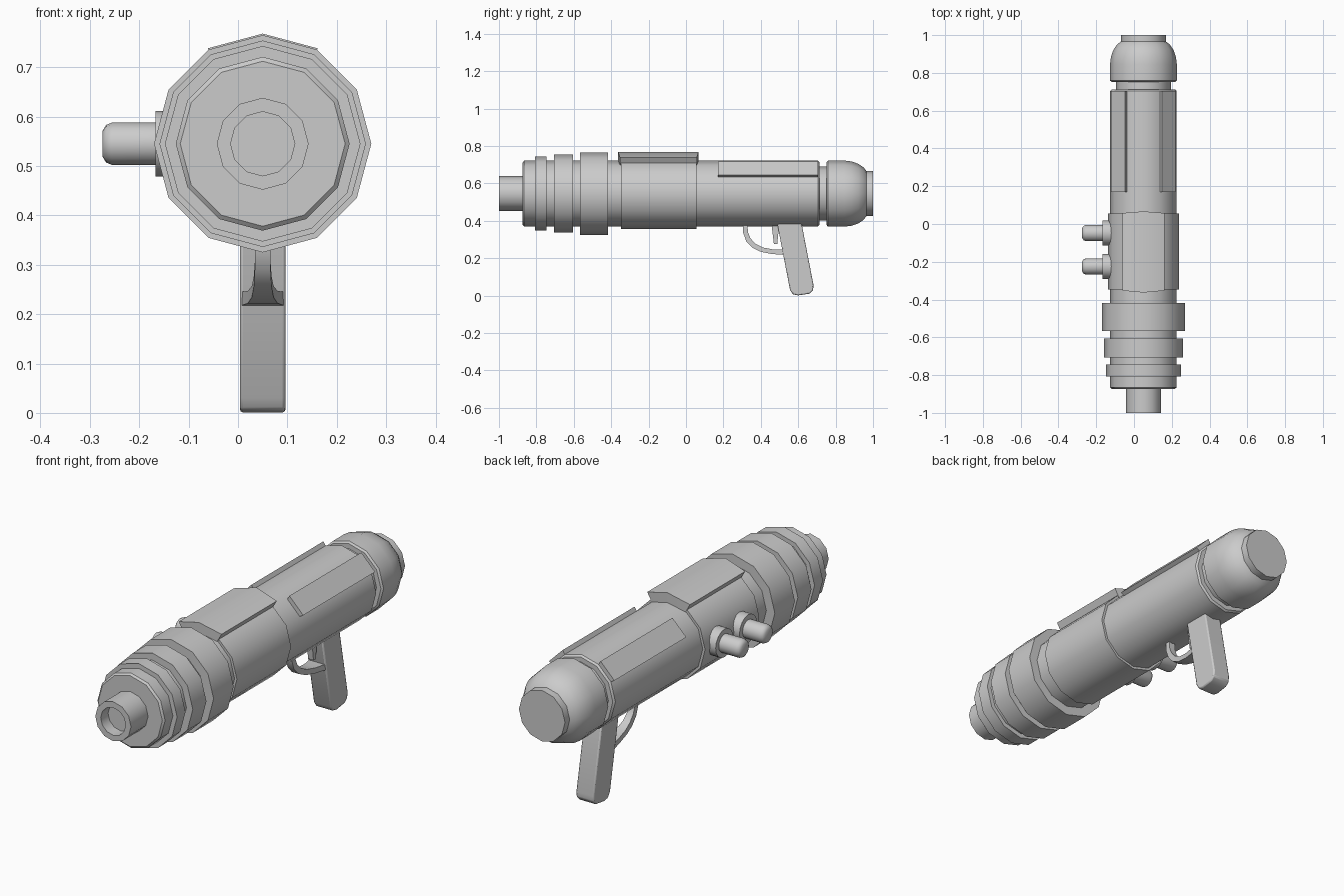
import bpy, bmesh, math
from mathutils import Vector

if "Cube" in bpy.data.objects:
    bpy.data.objects.remove(bpy.data.objects["Cube"])

CX, CZ = 0.05, 0.545   # tube axis, running along y


def finish(name, bm, angle=35, bevel=0.0, segs=2):
    bmesh.ops.recalc_face_normals(bm, faces=bm.faces)
    me = bpy.data.meshes.new(name)
    bm.to_mesh(me)
    bm.free()
    ob = bpy.data.objects.new(name, me)
    bpy.context.collection.objects.link(ob)
    bpy.ops.object.select_all(action='DESELECT')
    bpy.context.view_layer.objects.active = ob
    ob.select_set(True)
    if bevel:
        m = ob.modifiers.new("bevel", 'BEVEL')
        m.width, m.segments, m.limit_method = bevel, segs, 'ANGLE'
        m.angle_limit = math.radians(40)
    bpy.ops.object.shade_smooth_by_angle(angle=math.radians(angle))
    return ob


def tube_point(y, r, a):
    return Vector((CX + r * math.cos(a), y, CZ + r * math.sin(a)))


def lathe(name, profile, n=12, place=tube_point):
    """Turn (position, radius) pairs around an axis and cap both ends."""
    bm = bmesh.new()
    rings = [[bm.verts.new(place(t, r, math.tau * i / n)) for i in range(n)]
             for t, r in profile]
    for p, q in zip(rings, rings[1:]):
        for i in range(n):
            j = (i + 1) % n
            bm.faces.new((p[i], p[j], q[j], q[i]))
    bm.faces.new(rings[0])
    bm.faces.new(rings[-1])
    return finish(name, bm)


def loft(name, sections, **kw):
    """Skin a row of four-point sections."""
    bm = bmesh.new()
    rows = [[bm.verts.new(p) for p in s] for s in sections]
    for p, q in zip(rows, rows[1:]):
        for i in range(4):
            j = (i + 1) % 4
            bm.faces.new((p[i], p[j], q[j], q[i]))
    bm.faces.new(rows[0])
    bm.faces.new(rows[-1])
    return finish(name, bm, **kw)


def shell_plate(name, columns, r0, r1):
    """Raised plate over the tube; columns are (degrees, y start, y end)."""
    secs = []
    for deg, y0, y1 in columns:
        a = math.radians(deg)
        secs.append([tube_point(y0, r0, a), tube_point(y1, r0, a),
                     tube_point(y1, r1, a), tube_point(y0, r1, a)])
    return loft(name, secs, angle=32)


# Main tube
lathe("main_tube", [(-0.873, 0.167), (-0.865, 0.176), (0.705, 0.176), (0.713, 0.168)])
# Hollow muzzle
lathe("muzzle", [(-0.86, 0.093), (-1.0, 0.093), (-1.0, 0.065), (-0.945, 0.065)])
# Front rings
for i, (y0, y1, r) in enumerate([(-0.807, -0.745, 0.198), (-0.706, -0.605, 0.209),
                                 (-0.567, -0.418, 0.22)]):
    lathe(f"front_ring_{i + 1}", [(y0, 0.16), (y0, r), (y1, r), (y1, 0.16)])
# Middle sleeve
lathe("middle_sleeve", [(-0.348, 0.17), (-0.348, 0.188), (0.055, 0.188), (0.055, 0.17)])
# Rear neck, rounded cap and end disc
lathe("rear_neck", [(0.70, 0.145), (0.77, 0.145)])
lathe("rear_cap", [(0.752, 0.168), (0.759, 0.177), (0.845, 0.177), (0.885, 0.172),
                   (0.922, 0.159), (0.95, 0.14), (0.965, 0.12), (0.965, 0.10)])
lathe("rear_disc", [(0.95, 0.12), (1.0, 0.12)])

# Raised plates on the upper faces
shell_plate("top_plate", [(60, -0.353, 0.058), (90, -0.363, 0.067),
                          (120, -0.353, 0.058)], 0.175, 0.223)
for side, a in (("right", 30), ("left", 120)):
    shell_plate(f"rear_pad_{side}", [(a, 0.17, 0.705), (a + 30, 0.17, 0.705)], 0.165, 0.197)

# Side buttons on the left
for i, yc in enumerate((-0.048, -0.225)):
    def side_point(x, r, a, yc=yc):
        return Vector((x, yc + r * math.cos(a), CZ + r * math.sin(a)))
    lathe(f"button_base_{i + 1}", [(-0.10, 0.066), (-0.167, 0.066)], 16, side_point)
    lathe(f"button_{i + 1}", [(-0.15, 0.043), (-0.255, 0.043), (-0.267, 0.038),
                              (-0.274, 0.027)], 16, side_point)


def block(name, quad, hw, **kw):
    """Extrude a four-point (y, z) outline across x."""
    return loft(name, [[Vector((CX + s * hw, y, z)) for y, z in quad] for s in (-1, 1)], **kw)


# Grip with rounded lower end
bm = bmesh.new()
outline = [(0.485, 0.40), (0.615, 0.40), (0.682, 0.055), (0.679, 0.028), (0.66, 0.010),
           (0.60, 0.001), (0.572, 0.006), (0.556, 0.03)]
face = bm.faces.new([bm.verts.new((CX - 0.046, y, z)) for y, z in outline])
ext = bmesh.ops.extrude_face_region(bm, geom=[face])
bmesh.ops.translate(bm, vec=(0.092, 0, 0),
                    verts=[v for v in ext["geom"] if isinstance(v, bmesh.types.BMVert)])
finish("grip", bm, bevel=0.006)

# Trigger
block("trigger", [(0.455, 0.40), (0.50, 0.40), (0.488, 0.275), (0.47, 0.275)], 0.014)

# Trigger guard, flaring towards the grip: outer y, z, inner y, z, half width
guard = [(0.303, 0.40, 0.328, 0.40, 0.016), (0.306, 0.335, 0.331, 0.34, 0.016),
         (0.322, 0.29, 0.345, 0.305, 0.016), (0.355, 0.256, 0.372, 0.277, 0.018),
         (0.40, 0.234, 0.41, 0.257, 0.022), (0.46, 0.222, 0.463, 0.247, 0.03),
         (0.53, 0.217, 0.53, 0.245, 0.044)]
loft("trigger_guard", [[Vector((CX - w, yo, zo)), Vector((CX + w, yo, zo)),
                        Vector((CX + w, yi, zi)), Vector((CX - w, yi, zi))]
                       for yo, zo, yi, zi, w in guard])
